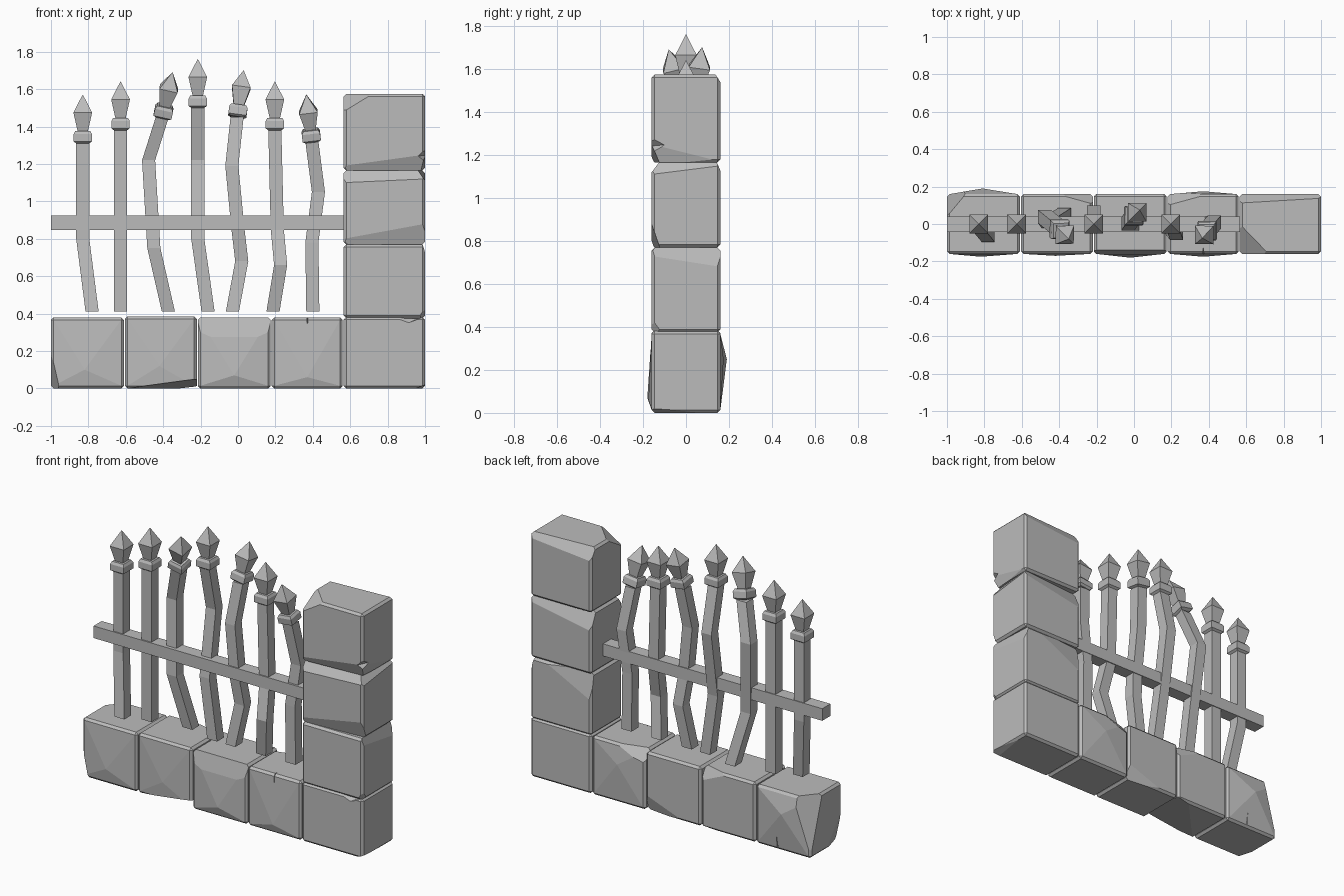
import bpy, bmesh
from mathutils import Vector

old = bpy.data.objects.get("Cube")
if old:
    bpy.data.objects.remove(old, do_unlink=True)

# One weathered stone grey for everything
stone = bpy.data.materials.new("stone_grey")
stone.use_nodes = True
GREY = (0.5, 0.5, 0.5, 1)
stone.diffuse_color = GREY
stone.node_tree.nodes["Principled BSDF"].inputs["Base Color"].default_value = GREY


def finish(bm, name):
    bmesh.ops.recalc_face_normals(bm, faces=bm.faces)
    mesh = bpy.data.meshes.new(name)
    bm.to_mesh(mesh)
    bm.free()
    mesh.materials.append(stone)
    obj = bpy.data.objects.new(name, mesh)
    bpy.context.collection.objects.link(obj)
    return obj


def hull(points):
    bm = bmesh.new()
    for p in points:
        bm.verts.new(p)
    bmesh.ops.convex_hull(bm, input=bm.verts[:])
    loose = [v for v in bm.verts if not v.link_faces]
    bmesh.ops.delete(bm, geom=loose, context='VERTS')
    return bm


def box(lo, hi, chamfer=0):
    lo, hi = Vector(lo), Vector(hi)
    bm = bmesh.new()
    bmesh.ops.create_cube(bm, size=1)
    for v in bm.verts:
        v.co = Vector((lo[i] + (v.co[i] + 0.5) * (hi[i] - lo[i]) for i in range(3)))
    if chamfer:
        bmesh.ops.bevel(bm, geom=bm.edges[:], offset=chamfer, segments=1, affect='EDGES')
    return bm


def block(name, lo, hi, bulges=(), cuts=(), notches=()):
    """Chamfered stone with pushed-out points, sliced corners and chipped notches."""
    bm = box(lo, hi, 0.014)
    points = [v.co.copy() for v in bm.verts] + [Vector(p) for p in bulges]
    bm.free()
    bm = hull(points)
    middle = (Vector(lo) + Vector(hi)) / 2
    for a, b, c in cuts:
        a, b, c = Vector(a), Vector(b), Vector(c)
        normal = (b - a).cross(c - a).normalized()
        if normal.dot(middle - a) > 0:
            normal.negate()
        bmesh.ops.bisect_plane(bm, geom=bm.verts[:] + bm.edges[:] + bm.faces[:],
                               plane_co=a, plane_no=normal, clear_outer=True)
        rim = [e for e in bm.edges if e.is_boundary]
        bmesh.ops.holes_fill(bm, edges=rim)
    bmesh.ops.dissolve_limit(bm, angle_limit=0.01, verts=bm.verts[:], edges=bm.edges[:])
    obj = finish(bm, name)
    for points in notches:
        cutter = finish(hull(points), name + "_cutter")
        cutter.hide_render = True
        mod = obj.modifiers.new("notch", 'BOOLEAN')
        mod.operation = 'DIFFERENCE'
        mod.object = cutter
        bpy.context.view_layer.objects.active = obj
        bpy.ops.object.modifier_apply(modifier=mod.name)
        bpy.data.objects.remove(cutter, do_unlink=True)


F, B = -0.16, 0.16   # front and back faces of the masonry

# Base course
block("base_stone_1", (-1, F, 0), (-0.61, B, 0.38),
      bulges=[(-0.82, -0.175, 0.1), (-0.81, 0.19, 0.25)],
      cuts=[((-1, F, 0.2), (-0.955, F, 0), (-1, 0, 0)),
            ((-1, 0.04, 0.38), (-0.9, B, 0.38), (-1, 0.13, 0.1))],
      notches=[[(-0.78, 0.25, 0), (-0.75, 0.25, 0), (-0.765, 0.25, 0.25), (-0.765, 0.13, 0.02)]])
block("base_stone_2", (-0.605, F, 0), (-0.22, B, 0.385),
      bulges=[(-0.42, -0.17, 0.12)],
      cuts=[((-0.6, F, 0), (-0.45, F, 0.02), (-0.45, 0, 0)),
            ((-0.22, B, 0.3), (-0.4, B, 0.38), (-0.22, 0.11, 0.38))])
block("base_stone_3", (-0.215, F, 0), (0.175, B, 0.38),
      bulges=[(-0.02, -0.18, 0.07)],
      cuts=[((-0.21, -0.14, 0.38), (0.17, -0.14, 0.38), (-0.1, F, 0.3)),
            ((0.17, B, 0.1), (-0.1, B, 0), (0.17, 0.13, 0))])
block("base_stone_4", (0.18, F, 0), (0.56, B, 0.38),
      bulges=[(0.37, -0.175, 0.06), (0.37, 0.175, 0.25)],
      cuts=[((0.18, 0.1, 0.38), (0.4, B, 0.38), (0.18, B, 0.3))],
      notches=[[(0.36, -0.25, 0.4), (0.385, -0.25, 0.4), (0.375, -0.25, 0.2),
                (0.37, -0.11, 0.4)]])
block("base_stone_5", (0.565, F, 0), (1, B, 0.382),
      cuts=[((0.95, F, 0), (1, F, 0.02), (1, B, 0))],
      notches=[[(0.83, -0.17, 0.37), (0.9, -0.17, 0.345), (1.02, -0.17, 0.39),
                (0.85, -0.17, 0.4), (0.96, -0.1, 0.4), (1.02, -0.09, 0.4)]])

# Gate pillar
block("pillar_stone_lower", (0.565, F, 0.375), (1, B, 0.77),
      cuts=[((1, F, 0.73), (1, B, 0.68), (0.98, 0, 0.77)),
            ((0.565, B, 0.6), (0.9, B, 0.77), (0.565, 0.13, 0.77))],
      notches=[[(0.95, -0.18, 0.37), (1.02, -0.18, 0.37), (1.02, -0.18, 0.5),
                (1.02, -0.08, 0.37)]])
block("pillar_stone_middle", (0.565, F, 0.77), (1, B, 1.165),
      cuts=[((0.565, F, 1.1), (1, F, 1.12), (0.8, -0.12, 1.165)),
            ((0.565, F, 0.8), (1, F, 0.88), (0.8, -0.135, 0.77)),
            ((1, F, 1.11), (1, B, 1.15), (0.975, 0, 1.165)),
            ((0.565, B, 1.05), (1, B, 1.13), (0.7, 0.12, 1.165))])
block("pillar_stone_upper", (0.565, F, 1.165), (1, B, 1.575),
      cuts=[((0.565, F, 1.48), (0.72, F, 1.575), (0.565, 0, 1.575)),
            ((0.565, F, 1.19), (1, F, 1.25), (0.8, -0.135, 1.165)),
            ((1, F, 1.25), (1, B, 1.17), (0.98, -0.1, 1.165)),
            ((0.565, B, 1.5), (1, B, 1.54), (0.7, 0.12, 1.575))],
      notches=[[(0.95, -0.18, 1.24), (1.02, -0.18, 1.16), (1.02, -0.18, 1.31),
                (1.02, -0.07, 1.25)]])

# Horizontal rail
finish(box((-1, -0.043, 0.847), (0.57, 0.04, 0.925)), "rail")


def loft(bm, rings):
    loops = [[bm.verts.new(p) for p in ring] for ring in rings]
    for a, b in zip(loops, loops[1:]):
        for i in range(4):
            j = (i + 1) % 4
            bm.faces.new((a[i], a[j], b[j], b[i]))
    bm.faces.new(loops[0])
    bm.faces.new(loops[-1])


SQUARE = [(-1, -1), (1, -1), (1, 1), (-1, 1)]
# Finial silhouette: half width, height above the shaft
FINIAL = [(0.035, 0), (0.049, 0.01), (0.049, 0.05), (0.04, 0.066),
          (0.028, 0.067), (0.05, 0.165), (0.001, 0.26)]


def railing_bar(name, path, tip):
    """Bent square shaft topped with a collar and a leaning spearhead."""
    bm = bmesh.new()
    path = [Vector(p) for p in path]
    loft(bm, [[p + Vector((x * 0.035, y * 0.035, 0)) for x, y in SQUARE] for p in path])
    axis = Vector(tip) - path[-1]
    turn = Vector((0, 0, 1)).rotation_difference(axis)
    scale = axis.length / FINIAL[-1][1]
    loft(bm, [[path[-1] + turn @ Vector((x * w, y * w, h * scale)) for x, y in SQUARE]
              for w, h in FINIAL])
    finish(bm, name)


# Railing bars, each bent its own way
BARS = [
    ([(-0.78, -0.06, 0.41), (-0.83, 0, 0.8), (-0.83, 0, 1.31)], (-0.83, 0, 1.57)),
    ([(-0.628, 0, 0.41), (-0.628, 0, 1.38)], (-0.628, 0, 1.64)),
    ([(-0.372, 0.05, 0.41), (-0.45, 0, 0.75), (-0.478, 0.04, 1.22), (-0.405, -0.02, 1.45)],
     (-0.35, -0.08, 1.69)),
    ([(-0.16, 0, 0.41), (-0.215, 0, 0.8), (-0.215, 0.065, 1.22), (-0.215, 0, 1.5)],
     (-0.215, 0, 1.76)),
    ([(-0.03, 0, 0.41), (0.02, 0.02, 0.68), (0.0, 0, 0.85), (-0.033, 0, 1.19),
      (-0.005, 0.04, 1.45)], (0.03, 0.075, 1.7)),
    ([(0.187, 0, 0.41), (0.228, -0.05, 0.66), (0.21, 0, 0.85), (0.197, 0, 1.38)],
     (0.197, 0, 1.64)),
    ([(0.4, 0, 0.41), (0.395, 0, 0.78), (0.43, 0.01, 1.05), (0.395, -0.03, 1.32)],
     (0.365, -0.075, 1.57)),
]
for number, (path, tip) in enumerate(BARS, 1):
    railing_bar(f"railing_bar_{number}", path, tip)
